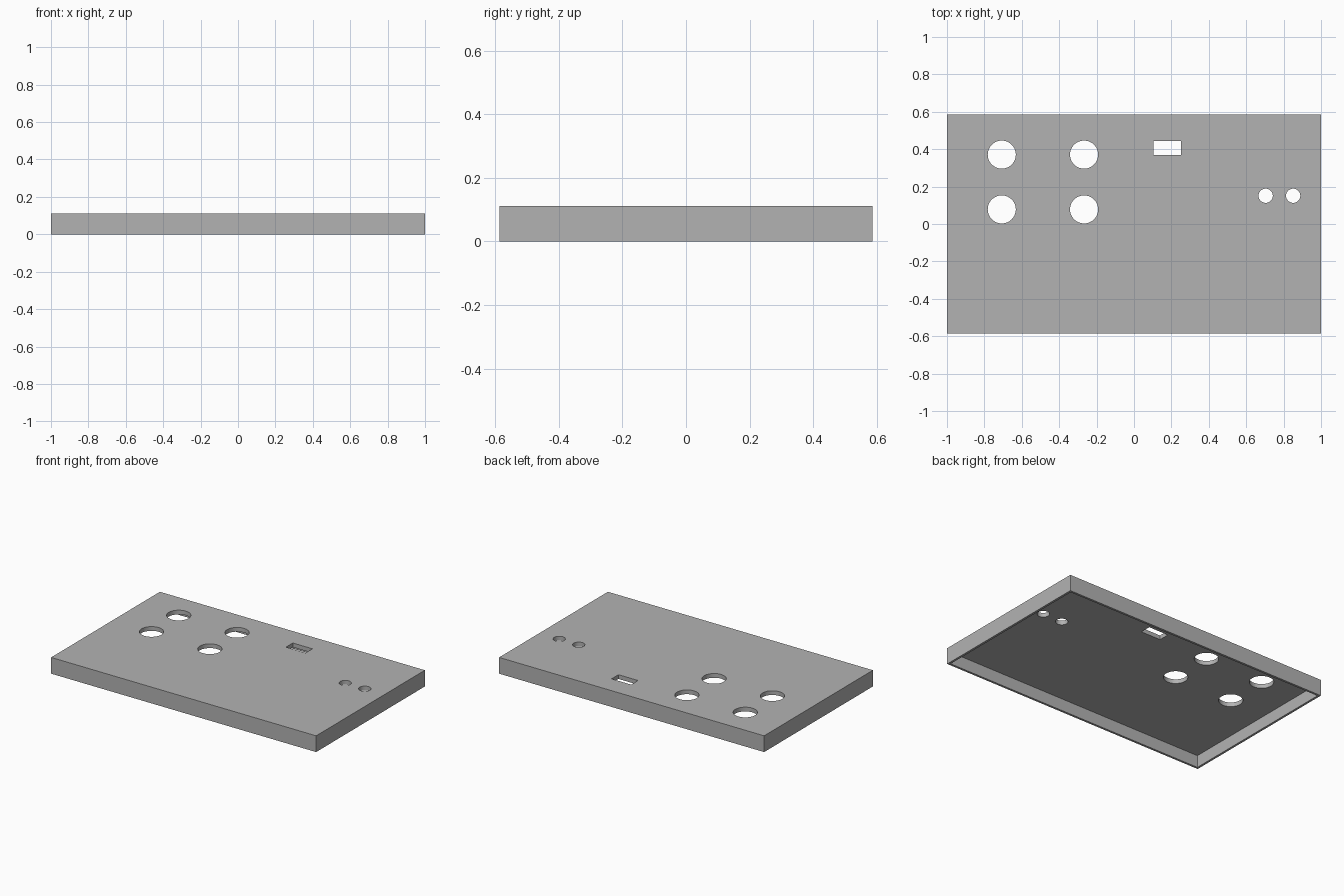
import bpy
import bmesh
from mathutils import Matrix, Vector

default = bpy.data.objects.get("Cube")
if default:
    bpy.data.objects.remove(default, do_unlink=True)

LENGTH, DEPTH, HEIGHT = 2.0, 1.172, 0.111
WALL, TOP = 0.015, 0.029

grey = bpy.data.materials.new("plain grey")
grey.use_nodes = True
colour = (0.45, 0.45, 0.45, 1)
grey.diffuse_color = colour
grey.node_tree.nodes["Principled BSDF"].inputs["Base Color"].default_value = colour


def add_object(name, bm):
    mesh = bpy.data.meshes.new(name)
    bm.to_mesh(mesh)
    bm.free()
    mesh.materials.append(grey)
    obj = bpy.data.objects.new(name, mesh)
    bpy.context.collection.objects.link(obj)
    return obj


def box(name, size, centre):
    bm = bmesh.new()
    bmesh.ops.create_cube(bm, size=1, matrix=Matrix.Translation(centre) @ Matrix.Diagonal((*size, 1)))
    return add_object(name, bm)


def cylinder(name, radius, x, y):
    bm = bmesh.new()
    bmesh.ops.create_cone(bm, cap_ends=True, segments=64, radius1=radius, radius2=radius,
                          depth=0.2, matrix=Matrix.Translation((x, y, HEIGHT)))
    return add_object(name, bm)


# Shallow lid, hollow and open underneath
lid = box("enclosure_lid", (LENGTH, DEPTH, HEIGHT), Vector((0, 0, HEIGHT / 2)))
inner = HEIGHT - TOP
cutters = [box("cavity_cutter", (LENGTH - 2 * WALL, DEPTH - 2 * WALL, 2 * inner), Vector((0, 0, 0)))]

# Four large round holes
for x in (-0.707, -0.267):
    for y in (0.078, 0.371):
        cutters.append(cylinder("large_hole_cutter", 0.075, x, y))

# Two small round holes
for x in (0.704, 0.851):
    cutters.append(cylinder("small_hole_cutter", 0.038, x, 0.151))

# Rectangular slot
cutters.append(box("slot_cutter", (0.148, 0.074, 0.2), Vector((0.177, 0.407, HEIGHT))))

for cutter in cutters:
    cutter.hide_render = True
    cut = lid.modifiers.new(cutter.name, "BOOLEAN")
    cut.operation = "DIFFERENCE"
    cut.solver = "EXACT"
    cut.object = cutter

# Apply the cuts, then discard the cutters
bpy.context.view_layer.update()
result = bpy.data.meshes.new_from_object(lid.evaluated_get(bpy.context.evaluated_depsgraph_get()))
lid.modifiers.clear()
lid.data = result
for cutter in cutters:
    bpy.data.objects.remove(cutter, do_unlink=True)

# Smooth hole walls, sharp edges elsewhere
bpy.ops.object.select_all(action="DESELECT")
lid.select_set(True)
bpy.context.view_layer.objects.active = lid
bpy.ops.object.shade_smooth_by_angle()
